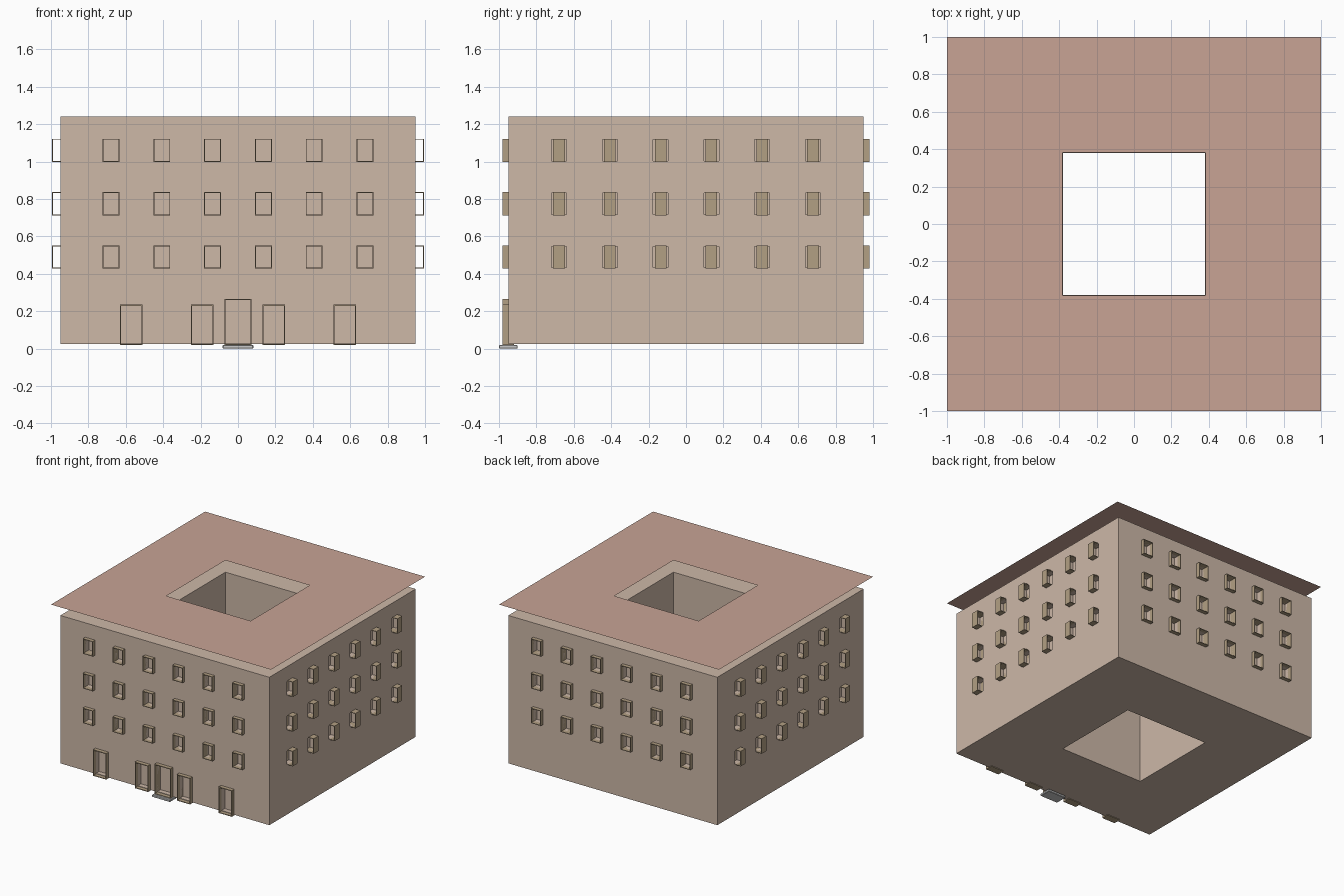
import bpy, bmesh
from mathutils import Vector

if "Cube" in bpy.data.objects:
    bpy.data.objects.remove(bpy.data.objects["Cube"])


def material(name, rgb):
    m = bpy.data.materials.new(name)
    m.diffuse_color = (*rgb, 1)
    m.use_nodes = True
    m.node_tree.nodes["Principled BSDF"].inputs["Base Color"].default_value = m.diffuse_color
    return m


WALL = material("plaster", (0.61, 0.48, 0.39))
ROOF = material("roof_tile", (0.58, 0.37, 0.30))
FRAME = material("frame_stone", (0.45, 0.35, 0.23))


def finish(bm, name, mat=None):
    bmesh.ops.recalc_face_normals(bm, faces=bm.faces)
    me = bpy.data.meshes.new(name)
    bm.to_mesh(me)
    bm.free()
    ob = bpy.data.objects.new(name, me)
    bpy.context.collection.objects.link(ob)
    if mat:
        me.materials.append(mat)
    return ob


def add_box(bm, c, s):
    vs = bmesh.ops.create_cube(bm, size=1)["verts"]
    for v in vs:
        v.co = Vector([v.co[i] * s[i] + c[i] for i in range(3)])


def add_tube(bm, c, s, rim, axis):
    """Rectangular hollow tube, open along the given axis."""
    a, b = [i for i in range(3) if i != axis]

    def loop(inset, end):
        out = []
        for u, w in ((-1, -1), (1, -1), (1, 1), (-1, 1)):
            p = [0, 0, 0]
            p[a] = c[a] + u * (s[a] / 2 - inset)
            p[b] = c[b] + w * (s[b] / 2 - inset)
            p[axis] = c[axis] + end * s[axis] / 2
            out.append(bm.verts.new(p))
        return out

    loops = [loop(0, -1), loop(0, 1), loop(rim, 1), loop(rim, -1)]
    if s[axis] == 0:
        loops = [loops[1], loops[2]]
    n = len(loops)
    for k in range(n if n > 2 else 1):
        p, q = loops[k], loops[(k + 1) % n]
        for i in range(4):
            j = (i + 1) % 4
            bm.faces.new((p[i], p[j], q[j], q[i]))
    for v in [v for v in bm.verts if not v.link_faces]:
        bm.verts.remove(v)


# Wall block around the courtyard
bm = bmesh.new()
add_tube(bm, (0, 0, 0.6325), (1.9, 1.9, 1.215), 0.57, 2)
walls = finish(bm, "walls", WALL)

# Thin roof sheet floating above the walls
bm = bmesh.new()
add_tube(bm, (0, 0, 1.335), (2, 2, 0), 0.617, 2)
roof = finish(bm, "roof", ROOF)
if roof.data.polygons[0].normal.z < 0:
    roof.data.flip_normals()

# Windows: same frame on all four sides, all opening along y
win, door, cut = bmesh.new(), bmesh.new(), bmesh.new()
for z in (0.49, 0.775, 1.06):
    for k in range(6):
        t = -0.679 + 0.2716 * k
        for x, y in ((t, -0.95), (t, 0.95), (-0.95, t), (0.95, t)):
            add_tube(win, (x, y, z), (0.09, 0.062, 0.124), 0.005, 1)
            add_box(cut, (x, y, z), (0.08, 0.08, 0.114))

# Doors along the front
for x, w, top in ((-0.571, 0.12, 0.235), (-0.191, 0.12, 0.235), (0, 0.145, 0.265),
                  (0.191, 0.12, 0.235), (0.571, 0.12, 0.235)):
    h = top - 0.02
    add_tube(door, (x, -0.95, 0.02 + h / 2), (w, 0.062, h), 0.006, 1)
    add_box(cut, (x, -0.95, 0.03 + (h - 0.016) / 2), (w - 0.012, 0.08, h - 0.016))
finish(win, "window_frames", FRAME)
finish(door, "door_frames", FRAME)

# Shallow recesses behind the frames
cutter = finish(cut, "recess_cutter")
cutter.hide_render = True
mod = walls.modifiers.new("recesses", "BOOLEAN")
mod.operation = "DIFFERENCE"
mod.solver = "EXACT"
mod.object = cutter
bpy.context.view_layer.objects.active = walls
bpy.ops.object.modifier_apply(modifier=mod.name)
bpy.data.objects.remove(cutter)

# Entrance step
bm = bmesh.new()
add_box(bm, (0, -0.95, 0.01), (0.165, 0.1, 0.02))
bmesh.ops.bevel(bm, geom=bm.edges[:], offset=0.004, segments=1, affect="EDGES")
finish(bm, "entrance_step")
